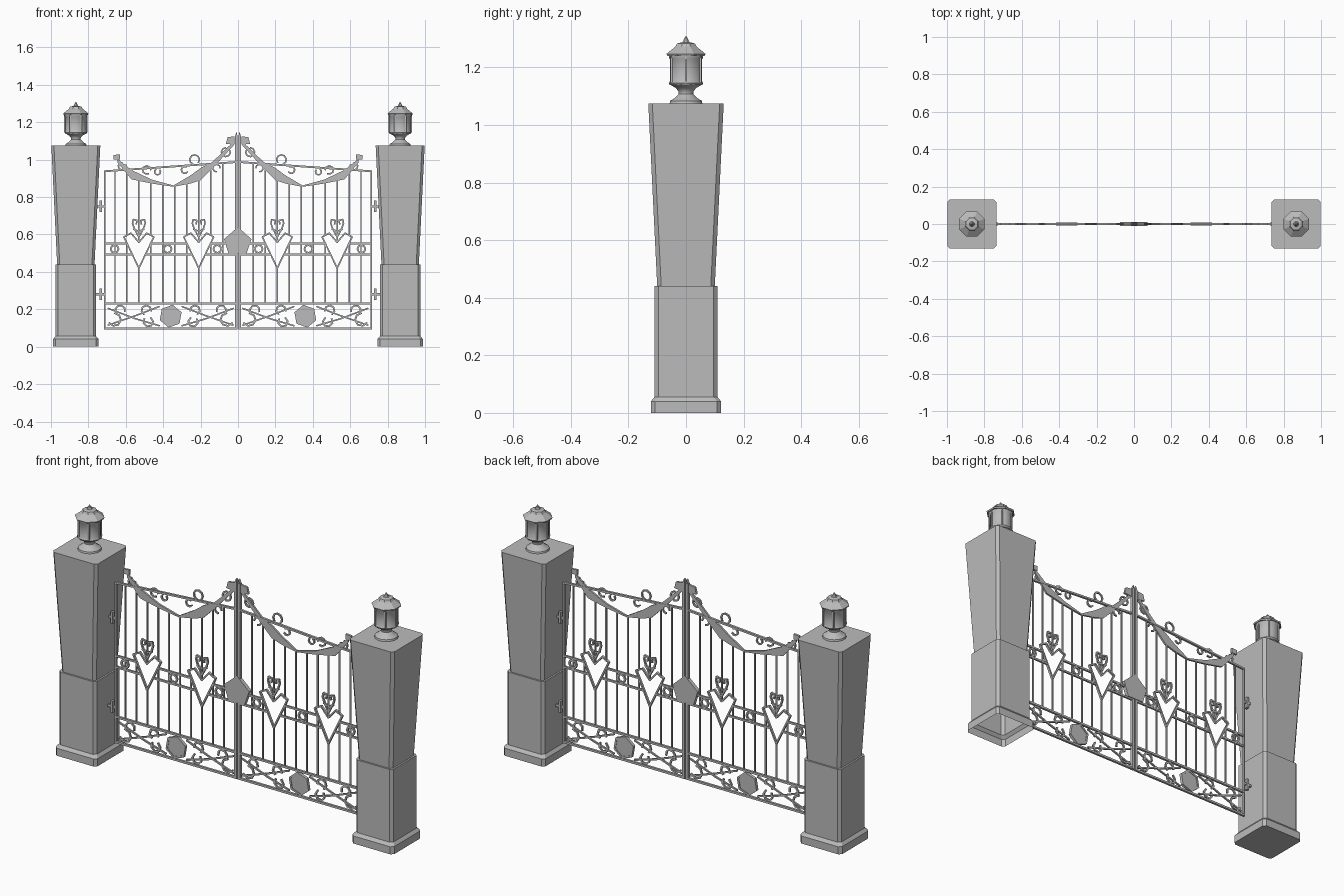
import bpy, bmesh, math
from mathutils import Vector

if "Cube" in bpy.data.objects:
    bpy.data.objects.remove(bpy.data.objects["Cube"])

grey = bpy.data.materials.new("stone_grey")
grey.diffuse_color = (0.5, 0.5, 0.5, 1)
grey.use_nodes = True
grey.node_tree.nodes["Principled BSDF"].inputs["Base Color"].default_value = grey.diffuse_color


def finish(name, bm, smooth=False):
    bmesh.ops.recalc_face_normals(bm, faces=bm.faces)
    me = bpy.data.meshes.new(name)
    bm.to_mesh(me)
    bm.free()
    me.materials.append(grey)
    ob = bpy.data.objects.new(name, me)
    bpy.context.collection.objects.link(ob)
    if smooth:
        bpy.ops.object.select_all(action='DESELECT')
        ob.select_set(True)
        bpy.context.view_layer.objects.active = ob
        bpy.ops.object.shade_smooth_by_angle(angle=math.radians(40))
    return ob


def prism(bm, poly, d):
    """Flat polygon in x-z, extruded to y = -d..d."""
    a = [bm.verts.new((x, -d, z)) for x, z in poly]
    b = [bm.verts.new((x, d, z)) for x, z in poly]
    bm.faces.new(a)
    bm.faces.new(b[::-1])
    n = len(poly)
    for i in range(n):
        j = (i + 1) % n
        bm.faces.new((a[i], b[i], b[j], a[j]))


def strip(bm, pts, w, d=0.005, s=1):
    """Flat bar of width w along a path; s mirrors x."""
    for p, q in zip(pts, pts[1:]):
        p, q = Vector((s * p[0], p[1])), Vector((s * q[0], q[1]))
        t = (q - p).normalized()
        n = Vector((-t.y, t.x)) * w / 2
        e = t * w * 0.2
        prism(bm, [p - e + n, q + e + n, q + e - n, p - e - n], d)


def arc(cx, cz, r, a0=0, a1=360, n=8):
    return [(cx + r * math.cos(math.radians(a0 + (a1 - a0) * i / n)),
             cz + r * math.sin(math.radians(a0 + (a1 - a0) * i / n))) for i in range(n + 1)]


def loft(bm, rings, cap_bottom=True):
    loops = [[bm.verts.new(p) for p in r] for r in rings]
    for a, b in zip(loops, loops[1:]):
        n = len(a)
        for i in range(n):
            j = (i + 1) % n
            bm.faces.new((a[i], a[j], b[j], b[i]))
    if cap_bottom:
        bm.faces.new(loops[0][::-1])
    bm.faces.new(loops[-1])


def square(cx, z, h, c=0.014):
    k = h - c
    return [(cx + x, y, z) for x, y in
            ((h, -k), (h, k), (k, h), (-k, h), (-h, k), (-h, -k), (-k, -h), (k, -h))]


def circle(cx, z, r, n):
    return [(cx + r * math.cos(2 * math.pi * (i + .5) / n),
             r * math.sin(2 * math.pi * (i + .5) / n), z) for i in range(n)]


# swooping ribbon: (x, upper z, lower z), left leaf
RIBBON = [(-0.645, 1.005, 0.985), (-0.57, 0.945, 0.895), (-0.46, 0.893, 0.872),
          (-0.345, 0.862, 0.855), (-0.255, 0.915, 0.872), (-0.2, 0.955, 0.89),
          (-0.14, 0.985, 0.95), (-0.02, 1.10, 1.08)]


def bar_top(x):
    top = 0.94 + (x + 0.715) * 0.066
    for p, q in zip(RIBBON, RIBBON[1:]):
        if p[0] <= x <= q[0]:
            t = (x - p[0]) / (q[0] - p[0])
            top = min(top, p[2] + t * (q[2] - p[2]))
    return top


HEARTS = (-0.53, -0.21)

for s, side in ((-1, "right"), (1, "left")):
    cx = -0.867 * s
    # pillar
    bm = bmesh.new()
    loft(bm, [square(cx, z, h) for z, h in
              ((0, .122), (.04, .122), (.056, .109), (.44, .109), (.44, .10), (1.075, .131))],
         cap_bottom=(s == 1))
    finish(side + "_pillar", bm)

    # lantern foot, glass body and roof
    bm = bmesh.new()
    loft(bm, [circle(cx, z, r, 16) for z, r in
              ((1.075, .058), (1.084, .056), (1.092, .042), (1.108, .026), (1.116, .026),
               (1.128, .036), (1.14, .056))])
    finish(side + "_lantern_foot", bm, True)
    bm = bmesh.new()
    loft(bm, [circle(cx, z, r, 12) for z, r in
              ((1.138, .058), (1.145, .062), (1.152, .058), (1.228, .058), (1.234, .062), (1.245, .062))])
    finish(side + "_lantern_body", bm, True)
    bm = bmesh.new()
    loft(bm, [circle(cx, z, r, 8) for z, r in
              ((1.24, .070), (1.247, .073), (1.272, .040), (1.283, .034), (1.287, .014), (1.308, .002))])
    finish(side + "_lantern_roof", bm)
    bm = bmesh.new()
    for i in range(6):
        a = math.pi * i / 3
        px, py = cx + .058 * math.cos(a), .058 * math.sin(a)
        loft(bm, [[(px + u, py + v, z) for u, v in
                   ((-.004, -.004), (.004, -.004), (.004, .004), (-.004, .004))] for z in (1.145, 1.24)])
    finish(side + "_lantern_posts", bm)

    # leaf frame: stiles and rails
    bm = bmesh.new()
    strip(bm, [(-.713, .093), (-.713, .94)], .009, .006, s)
    strip(bm, [(-.0095, .095), (-.0095, 1.125)], .014, .008, s)
    prism(bm, [(s * x, z) for x, z in ((-.0165, 1.125), (-.003, 1.125), (-.007, 1.15))], .007)
    strip(bm, [(-.715, .097), (-.01, .097)], .011, .006, s)
    strip(bm, [(-.715, .23), (-.01, .23)], .011, .006, s)
    strip(bm, [(-.713, .938), (-.01, .987)], .010, .006, s)
    for z in (.493, .552):
        h = .08 * (z - .42) / .167          # heart half width at this height
        cuts = [-.715] + [c + k * h for c in HEARTS for k in (-1, 1)] + [-.01]
        for a, b in zip(cuts[::2], cuts[1::2]):
            strip(bm, [(a, z), (b, z)], .010, .005, s)
    finish(side + "_leaf_frame", bm)

    # upright bars, interrupted by the hearts
    bm = bmesh.new()
    for k in range(-2, 8):
        x = -.53 + .064 * k
        spans = [(.23, bar_top(x))]
        off = min(abs(x - c) for c in HEARTS)
        if off < .08:
            spans = [(.23, .42 + off * 2.09), (.56 if off < .01 else .594, bar_top(x))]
        for a, b in spans:
            strip(bm, [(x, a), (x, b)], .007, .0035, s)
    finish(side + "_upright_bars", bm)

    # open hearts with a small flower on top
    bm = bmesh.new()
    for c in HEARTS:
        strip(bm, [(c + x, z) for x, z in
                   ((0, .42), (-.08, .587), (-.042, .607), (0, .558), (.042, .607), (.08, .587), (0, .42))],
              .008, .006, s)
        for m in (-1, 1):
            strip(bm, [(c + m * x, z) for x, z in
                       ((0, .585), (.026, .635), (.034, .66), (.03, .68), (.01, .675), (.014, .655))],
                  .008, .005, s)
            strip(bm, [(c + m * .006, .62), (c + m * .028, .628)], .008, .005, s)
    finish(side + "_hearts", bm)

    # ribbon of flat plates with scrolls
    bm = bmesh.new()
    for p, q in zip(RIBBON, RIBBON[1:]):
        prism(bm, [(s * p[0], p[1]), (s * q[0], q[1]), (s * q[0], q[2]), (s * p[0], p[2])], .005)
    prism(bm, [(s * x, z) for x, z in ((-.665, 1.0), (-.632, 1.0), (-.632, 1.028), (-.665, 1.025))], .006)
    prism(bm, [(s * x, z) for x, z in ((-.065, 1.085), (-.02, 1.08), (-.02, 1.125), (-.055, 1.12))], .006)
    finish(side + "_top_ribbon", bm)
    bm = bmesh.new()
    for x, z, r, a0, a1 in ((-.488, .945, .022, 0, 300), (-.62, .965, .02, 90, 380),
                            (-.232, 1.0, .026, -40, 250), (-.285, .945, .018, 60, 330),
                            (-.065, 1.04, .024, 90, 400), (-.115, .955, .02, 0, 270),
                            (-.43, .935, .016, 120, 400)):
        strip(bm, arc(x, z, r, a0, a1, 7), .008, .004, s)
    finish(side + "_top_scrolls", bm)

    # rings between the middle rails
    bm = bmesh.new()
    for x in (-.66, -.376, -.11):
        strip(bm, arc(x, .5225, .021), .009, .005, s)
    finish(side + "_middle_rings", bm)

    # bottom panel: rosette, crossed diagonals, curls
    bm = bmesh.new()
    prism(bm, [(s * x, z) for x, z in arc(-.36, .163, .056, 20, 380, 6)[:-1]], .005)
    strip(bm, arc(-.36, .163, .056, 20, 380, 6), .010, .008, s)
    for m in (-1, 1):
        X = lambda u: -.36 + m * u
        strip(bm, [(X(.335), .205), (X(.19), .15), (X(.06), .112)], .008, .004, s)
        strip(bm, [(X(.335), .115), (X(.19), .165), (X(.06), .215)], .008, .004, s)
        for u, z, r, a0, a1 in ((.30, .145, .034, 90, 330), (.27, .195, .026, -30, 200),
                                (.13, .195, .026, -60, 190), (.12, .133, .026, 120, 400)):
            strip(bm, [(X(u + (px - u)), pz) for px, pz in arc(u, z, r, a0, a1, 5)], .009, .004, s)
    finish(side + "_bottom_panel", bm)

    # hinges
    bm = bmesh.new()
    for z in (.75, .28):
        strip(bm, [(-.772, z), (-.713, z)], .012, .006, s)
        strip(bm, [(-.733, z - .028), (-.733, z + .028)], .014, .009, s)
    finish(side + "_hinges", bm)

# lock plate in the middle
bm = bmesh.new()
prism(bm, [(0, .64), (-.075, .575), (-.05, .497), (.045, .497), (.072, .575)], .010)
finish("lock_plate", bm)
